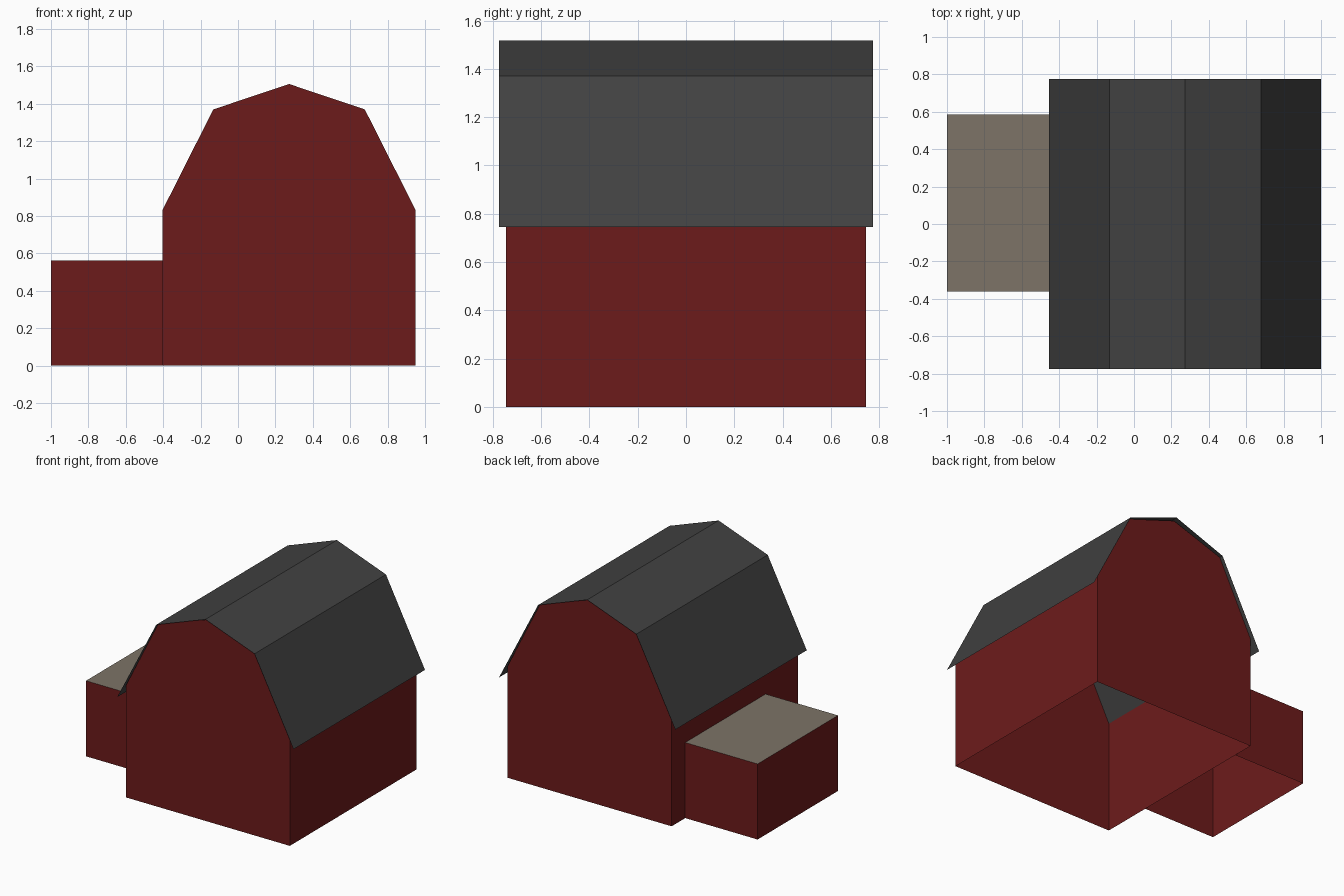
import bpy
import bmesh

default = bpy.data.objects.get("Cube")
if default:
    bpy.data.objects.remove(default, do_unlink=True)


def material(name, rgb):
    mat = bpy.data.materials.new(name)
    mat.use_nodes = True
    colour = (*rgb, 1.0)
    mat.diffuse_color = colour
    mat.node_tree.nodes["Principled BSDF"].inputs["Base Color"].default_value = colour
    return mat


RED = material("barn red", (0.152, 0.011, 0.011))
SLATE = material("roof charcoal", (0.053, 0.053, 0.053))
TAN = material("flat roof tan", (0.205, 0.174, 0.136))


def sweep(name, profile, y0, y1, mats, ends=False):
    """Stretch an open x-z profile along y, facing outward, with optional end walls."""
    bm = bmesh.new()
    front, back = ([bm.verts.new((x, y, z)) for x, z in profile] for y in (y0, y1))
    for i in range(len(profile) - 1):
        bm.faces.new((front[i], front[i + 1], back[i + 1], back[i]))
    if ends:
        bm.faces.new(front[::-1])
        bm.faces.new(back)
    bm.normal_update()
    mesh = bpy.data.meshes.new(name)
    obj = bpy.data.objects.new(name, mesh)
    bpy.context.collection.objects.link(obj)
    for mat in mats:
        mesh.materials.append(mat)
    return mesh, bm


def finish(mesh, bm):
    bm.to_mesh(mesh)
    bm.free()


RIDGE_X = 0.273
KNEE = (0.405, 1.37)


def gambrel(half):
    """Mirror a half profile, running from eave to ridge, about the ridge line."""
    left = [(RIDGE_X - x, z) for x, z in half]
    right = [(RIDGE_X + x, z) for x, z in reversed(half) if x > 0]
    return left + right


# Barn walls: gable ends and side walls, open under the roof and at the floor
walls = gambrel([(0.676, 0), (0.676, 0.833), KNEE, (0, 1.506)])
mesh, bm = sweep("barn_walls", walls, -0.745, 0.745, [RED], ends=True)
sloped = [f for f in bm.faces if f.normal.z > 0.1]
bmesh.ops.delete(bm, geom=sloped, context="FACES_ONLY")
finish(mesh, bm)

# Gambrel roof: thin sheets overhanging the walls
roof = gambrel([(0.727, 0.745), KNEE, (0, 1.518)])
mesh, bm = sweep("gambrel_roof", roof, -0.774, 0.774, [SLATE])
finish(mesh, bm)

# Lean-to annex: box with a tan flat top, open at the floor and against the barn
annex = [(-1.0, 0), (-1.0, 0.563), (-0.403, 0.563)]
mesh, bm = sweep("side_annex", annex + [(-0.403, 0)], -0.362, 0.585, [RED, TAN], ends=True)
for face in bm.faces:
    face.material_index = 1 if face.normal.z > 0.5 else 0
inner = [f for f in bm.faces if f.normal.x > 0.5]
bmesh.ops.delete(bm, geom=inner, context="FACES_ONLY")
finish(mesh, bm)
